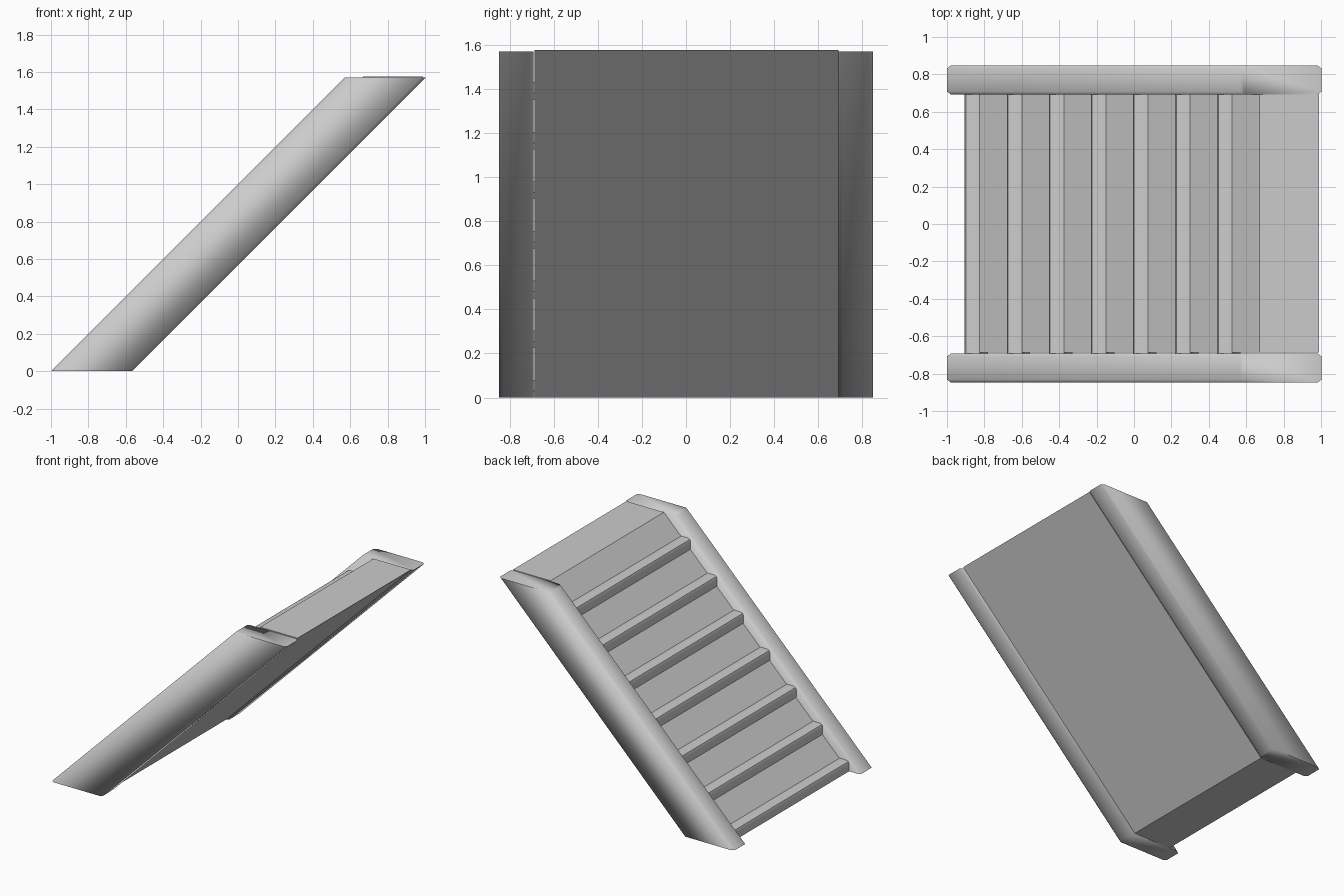
import bpy, bmesh
from math import radians

if "Cube" in bpy.data.objects:
    bpy.data.objects.remove(bpy.data.objects["Cube"])

H = 1.57


def loft(name, start, end, smooth=None):
    """Solid between two matching outlines."""
    bm = bmesh.new()
    a = [bm.verts.new(p) for p in start]
    b = [bm.verts.new(p) for p in end]
    n = len(a)
    bm.faces.new(a)
    bm.faces.new(b[::-1])
    for i in range(n):
        bm.faces.new((a[i], a[(i + 1) % n], b[(i + 1) % n], b[i]))
    bmesh.ops.recalc_face_normals(bm, faces=bm.faces)
    me = bpy.data.meshes.new(name)
    bm.to_mesh(me)
    bm.free()
    ob = bpy.data.objects.new(name, me)
    bpy.context.collection.objects.link(ob)
    if smooth:
        bpy.ops.object.select_all(action='DESELECT')
        ob.select_set(True)
        bpy.context.view_layer.objects.active = ob
        bpy.ops.object.shade_smooth_by_angle(angle=radians(smooth))
    return ob


def prism(name, xz, y0, y1, smooth=None):
    return loft(name, [(x, y0, z) for x, z in xz], [(x, y1, z) for x, z in xz], smooth)


# side stringers: chamfered section swept up the 45 degree slope, level-cut ends
x0, x1, yi, yo = -1.0, -0.567, 0.692, 0.848
cx, cy = 0.022, 0.016
section = [(x0 + cx, yi), (x1 - cx, yi), (x1, yi + cy), (x1, yo - cy),
           (x1 - cx, yo), (x0 + cx, yo), (x0, yo - cy), (x0, yi + cy)]
for side, label in ((-1, "front"), (1, "back")):
    loft(label + "_stringer",
         [(x, side * y, 0) for x, y in section],
         [(x + H, side * y, H) for x, y in section], smooth=60)

# sloped body between the stringers, with the level landing on top
prism("sloped_body", [(-0.905, 0), (-0.585, 0), (0.99, 1.575), (0.67, 1.575)], -0.688, 0.692)

# treads: ridges standing out of the slope with a softened nose
for k in range(7):
    d = 0.225 * k
    tread = [(-0.905, 0.0), (-0.905, 0.058), (-0.899, 0.073), (-0.884, 0.08),
             (-0.825, 0.08), (-0.78, 0.03), (-0.78, 0.0)]
    prism(f"tread_{k + 1}", [(x + d, z + d) for x, z in tread], -0.694, 0.694, smooth=40)
